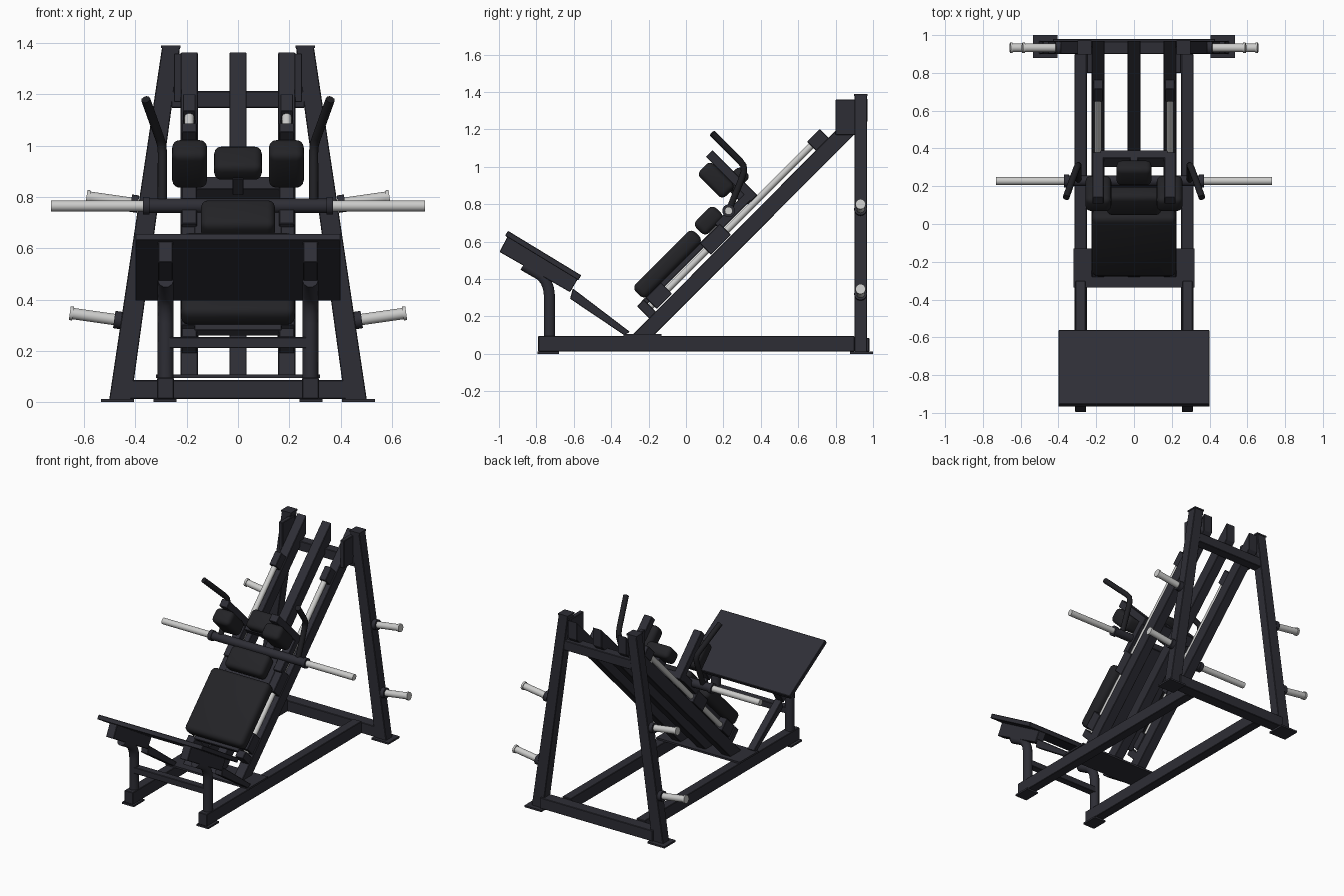
import bpy, bmesh, math
from mathutils import Vector, Matrix

if "Cube" in bpy.data.objects:
    bpy.data.objects.remove(bpy.data.objects["Cube"])

TILT = Matrix.Rotation(math.radians(45), 4, 'X')   # incline frame: y = along rails, z = away from rails


def material(name, r, g, b):
    m = bpy.data.materials.new(name)
    m.diffuse_color = (r, g, b, 1)
    m.use_nodes = True
    m.node_tree.nodes["Principled BSDF"].inputs["Base Color"].default_value = m.diffuse_color
    return m


FRAME = material("frame charcoal", 0.027, 0.027, 0.036)
PAD = material("pad black", 0.017, 0.017, 0.020)
GRIP = material("grip black", 0.014, 0.014, 0.017)
STEEL = material("bright steel", 0.60, 0.60, 0.59)


def finish(name, bm, mat, bevel=0.0, segs=1, smooth=False):
    bmesh.ops.recalc_face_normals(bm, faces=bm.faces)
    if bevel:
        bmesh.ops.bevel(bm, geom=bm.edges[:], offset=bevel, segments=segs,
                        profile=0.5, affect='EDGES')
    me = bpy.data.meshes.new(name)
    bm.to_mesh(me)
    bm.free()
    ob = bpy.data.objects.new(name, me)
    bpy.context.collection.objects.link(ob)
    me.materials.append(mat)
    if smooth:
        bpy.ops.object.select_all(action='DESELECT')
        ob.select_set(True)
        bpy.context.view_layer.objects.active = ob
        bpy.ops.object.shade_smooth_by_angle(angle=math.radians(35))
    return ob


def box(name, x, y, z, mat=FRAME, tilt=False, bevel=0.003, segs=1):
    """Box from (min, max) ranges; with tilt the y and z ranges are in the incline frame."""
    bm = bmesh.new()
    r = [sorted(v) for v in (x, y, z)]
    size = Matrix.Diagonal([b - a for a, b in r] + [1])
    mid = Matrix.Translation([(a + b) / 2 for a, b in r])
    bmesh.ops.create_cube(bm, size=1, matrix=mid @ size)
    ob = finish(name, bm, mat, bevel, segs, segs > 1)
    if tilt:
        ob.data.transform(TILT)
    return ob


def prism(name, pts, mat=FRAME):
    """Extrude a polygon; pts = two matching loops of 3D corners."""
    bm = bmesh.new()
    a, b = [[bm.verts.new(p) for p in loop] for loop in pts]
    n = len(a)
    bm.faces.new(a)
    bm.faces.new(b[::-1])
    for i in range(n):
        bm.faces.new((a[i], b[i], b[(i + 1) % n], a[(i + 1) % n]))
    return finish(name, bm, mat, 0.003)


def side_prism(name, profile, x0, x1):
    return prism(name, [[(x, y, z) for y, z in profile] for x in (x0, x1)])


def rod(name, p, q, r, mat, sides=24):
    p, q = Vector(p), Vector(q)
    bm = bmesh.new()
    rot = (q - p).to_track_quat('Z', 'Y').to_matrix().to_4x4()
    bmesh.ops.create_cone(bm, cap_ends=True, segments=sides, radius1=r, radius2=r,
                          depth=(q - p).length, matrix=Matrix.Translation((p + q) / 2) @ rot)
    return finish(name, bm, mat, smooth=True)


def tube(name, pts, r, mat):
    cu = bpy.data.curves.new(name, 'CURVE')
    cu.dimensions = '3D'
    cu.bevel_depth, cu.bevel_resolution, cu.use_fill_caps = r, 3, True
    sp = cu.splines.new('POLY')
    sp.points.add(len(pts) - 1)
    for v, p in zip(sp.points, pts):
        v.co = (*p, 1)
    ob = bpy.data.objects.new(name, cu)
    bpy.context.collection.objects.link(ob)
    cu.materials.append(mat)
    bpy.ops.object.select_all(action='DESELECT')
    ob.select_set(True)
    bpy.context.view_layer.objects.active = ob
    bpy.ops.object.convert(target='MESH')
    bpy.ops.object.shade_smooth_by_angle(angle=math.radians(40))


def on_incline(x, s, n):
    return TILT @ Vector((x, s, n))


# Shared frame: crossbars, rail base plate, centre rail, footplate
box("rear_base_crossbar", (-.43, .43), (.90, .98), (.012, .086))
box("upper_crossbar", (-.26, .26), (.90, .966), (1.147, 1.213))
box("front_crossbar", (-.27, .27), (-.755, -.705), (.21, .253))
box("rail_base_plate", (-.32, .32), (-.335, -.13), (.094, .107), bevel=0)
RAIL = [(-.285, .103), (-.168, .103), (.97, 1.243), (.97, 1.365)]
side_prism("centre_rail", RAIL, -.034, .034)
side_prism("footplate", [(-.952, .658), (-.56, .42), (-.576, .394), (-.968, .632)], -.40, .40)

for side, k in (("left", -1), ("right", 1)):
    # Base and front support of the footplate
    box(side + "_base_rail", (k * .25, k * .315), (-.79, .90), (.012, .095))
    box(side + "_front_foot", (k * .24, k * .33), (-.795, -.68), (0, .012), bevel=0)
    tube(side + "_front_post", [(k * .282, y, z) for y, z in
         ((-.73, .08), (-.73, .31), (-.735, .35), (-.75, .39), (-.775, .42), (-.87, .475))], .031, FRAME)
    side_prism(side + "_footplate_beam",
               [(-.95, .636), (-.575, .406), (-.62, .33), (-.997, .545)], k * .254, k * .312)
    side_prism(side + "_diagonal_strut",
               [(-.605, .35), (-.30, .118), (-.33, .10), (-.62, .295)], k * .257, k * .309)

    # Leaning rear upright with foot and rail bracket
    prof = [(.503, .005), (.417, .005), (.226, 1.385), (.296, 1.385)]
    prism(side + "_upright", [[(k * x, y, z) for x, z in prof] for y in (.90, .968)])
    box(side + "_upright_cap", (k * .224, k * .30), (.897, .971), (1.38, 1.39), bevel=0)
    box(side + "_upright_foot", (k * .405, k * .535), (.878, 1.0), (0, .012), bevel=0)
    box(side + "_rail_bracket", (k * .22, k * .25), (.80, .94), (1.17, 1.36))

    # Plate storage horns, square to the upright
    d = Vector((k * .99, 0, .142))
    for level, x, z in (("lower", .455, .318), ("upper", .39, .772)):
        p = Vector((k * x, .933, z))
        rod(f"{side}_{level}_storage_collar", p, p + d * .028, .034, FRAME)
        rod(f"{side}_{level}_storage_horn", p, p + d * .20, .022, STEEL)
        rod(f"{side}_{level}_storage_lip", p + d * .19, p + d * .203, .027, STEEL)

    # Inclined rail, guide rod, its mounts and the carriage bearings
    side_prism(side + "_incline_rail", RAIL, k * .156, k * .224)
    rod(side + "_guide_rod", on_incline(k * .19, .02, .314), on_incline(k * .19, 1.32, .314), .018, STEEL)
    box(side + "_lower_rod_mount", (k * .16, k * .22), (-.005, .045), (.27, .365), tilt=True)
    box(side + "_upper_rod_mount", (k * .165, k * .215), (1.26, 1.355), (.27, .345), tilt=True)
    box(side + "_lower_bearing", (k * .155, k * .222), (.06, .175), (.28, .365), tilt=True)
    box(side + "_upper_bearing", (k * .155, k * .222), (.47, .62), (.28, .365), tilt=True)

    # Shoulder pad on its arm
    box(side + "_shoulder_arm", (k * .16, k * .22), (.82, .87), (.33, .67), tilt=True)
    box(side + "_shoulder_pad", (k * .12, k * .257), (.72, .822), (.445, .64), PAD, True, .03, 4)
    box(side + "_arm_rail", (k * .16, k * .22), (.60, .87), (.335, .385), tilt=True)

    # Loading sleeve and bent handle
    rod(side + "_loading_sleeve", (k * .35, .228, .765), (k * .73, .228, .765), .021, STEEL)
    rod(side + "_sleeve_collar", (k * .345, .228, .765), (k * .37, .228, .765), .034, FRAME)
    tube(side + "_handle", [(k * x, y, z) for x, y, z in
         ((.295, .228, .765), (.295, .295, .93), (.295, .31, .975), (.298, .308, 1.005),
          (.306, .29, 1.03), (.36, .14, 1.18))], .018, GRIP)

# Carriage: plate, crossbars and pads
box("carriage_plate", (-.17, .17), (.03, .70), (.335, .368), tilt=True)
box("carriage_crossbar", (-.18, .18), (.80, .87), (.315, .375), tilt=True)
rod("loading_bar", (-.36, .228, .765), (.36, .228, .765), .028, FRAME)
box("back_pad", (-.222, .222), (.045, .495), (.363, .455), PAD, True, .032, 4)
box("lumbar_pad", (-.145, .145), (.515, .665), (.37, .465), PAD, True, .03, 4)
box("headrest_stem", (-.022, .022), (.78, .87), (.36, .45), tilt=True)
box("headrest", (-.093, .093), (.785, .915), (.425, .51), PAD, True, .028, 4)
